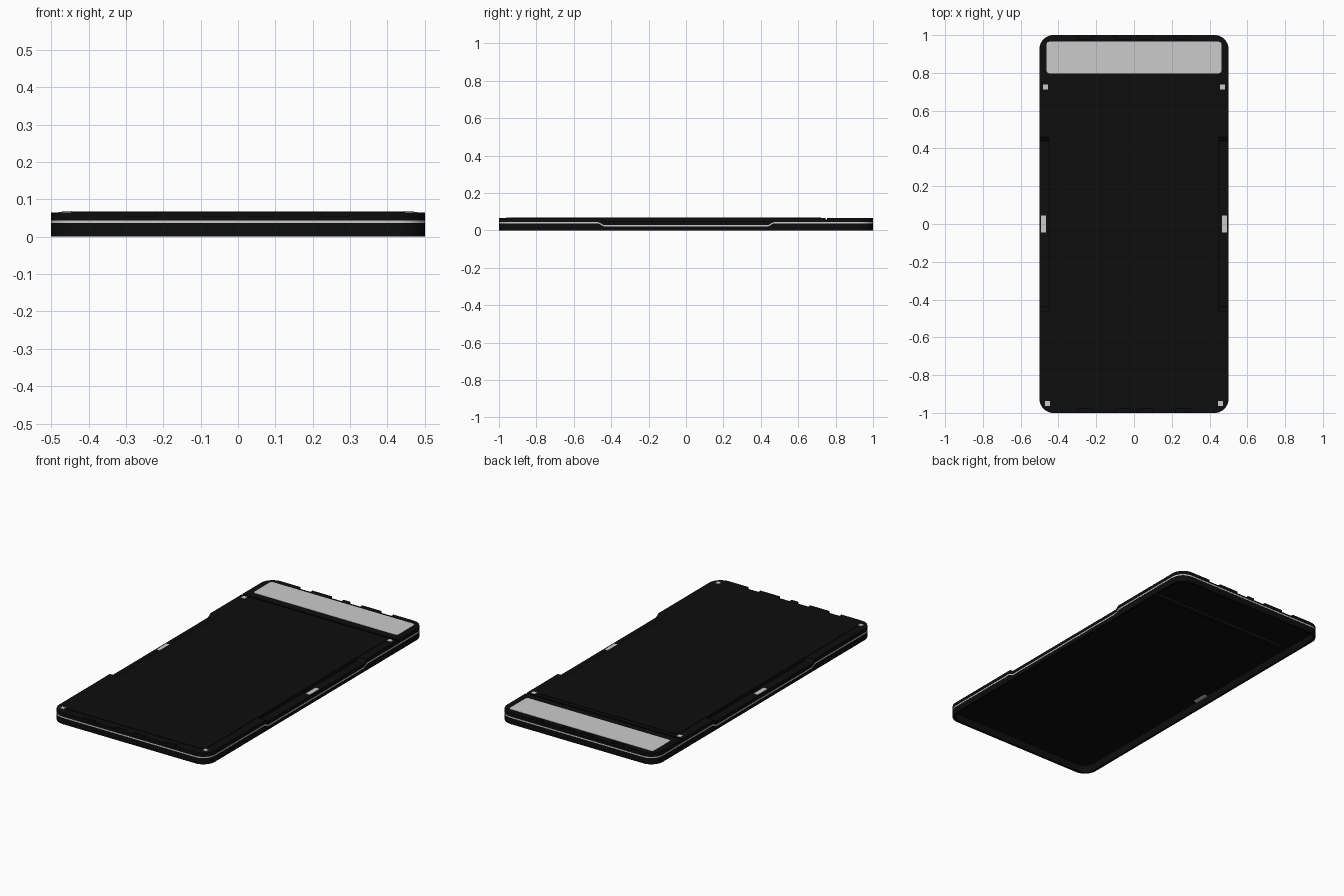
import bpy, bmesh, math

if "Cube" in bpy.data.objects:
    bpy.data.objects.remove(bpy.data.objects["Cube"])

black = bpy.data.materials.new("black")
black.diffuse_color = (0.004, 0.004, 0.004, 1)
black.use_nodes = True
black.node_tree.nodes["Principled BSDF"].inputs["Base Color"].default_value = black.diffuse_color


def outline(x0, x1, y0, y1, r, seg=8):
    """Counter-clockwise rounded rectangle."""
    pts = []
    corners = [(x1 - r, y0 + r, -90), (x1 - r, y1 - r, 0),
               (x0 + r, y1 - r, 90), (x0 + r, y0 + r, 180)]
    for cx, cy, start in corners:
        for i in range(seg + 1):
            a = math.radians(start + 90 * i / seg)
            pts.append((cx + r * math.cos(a), cy + r * math.sin(a)))
    return pts


def finish(name, bm, mat):
    bmesh.ops.recalc_face_normals(bm, faces=bm.faces)
    me = bpy.data.meshes.new(name)
    bm.to_mesh(me)
    bm.free()
    ob = bpy.data.objects.new(name, me)
    bpy.context.collection.objects.link(ob)
    if mat:
        me.materials.append(mat)
    return ob


def prism(name, pts, direction, mat=black):
    """Extrude a closed 3D polygon along a direction."""
    bm = bmesh.new()
    face = bm.faces.new([bm.verts.new(p) for p in pts])
    new = bmesh.ops.extrude_face_region(bm, geom=[face])["geom"]
    verts = [v for v in new if isinstance(v, bmesh.types.BMVert)]
    bmesh.ops.translate(bm, vec=direction, verts=verts)
    return finish(name, bm, mat)


def plate(name, x0, x1, y0, y1, z0, z1, r=0.0, mat=black):
    if r:
        pts = outline(x0, x1, y0, y1, r)
    else:
        pts = [(x0, y0), (x1, y0), (x1, y1), (x0, y1)]
    return prism(name, [(x, y, z0) for x, y in pts], (0, 0, z1 - z0), mat)


def cut(target, cutter):
    cutter.hide_render = True
    mod = target.modifiers.new("cut", "BOOLEAN")
    mod.operation = "DIFFERENCE"
    mod.solver = "EXACT"
    mod.object = cutter
    bpy.context.view_layer.objects.active = target
    bpy.ops.object.modifier_apply(modifier=mod.name)
    bpy.data.objects.remove(cutter, do_unlink=True)


def smooth(ob):
    bpy.ops.object.select_all(action="DESELECT")
    ob.select_set(True)
    bpy.context.view_layer.objects.active = ob
    bpy.ops.object.shade_smooth_by_angle(angle=math.radians(30))


# Outer shell, hollow underneath
shell = plate("case_shell", -0.5, 0.5, -1, 1, 0, 0.065, 0.075)
cut(shell, plate("cavity", -0.487, 0.487, -0.987, 0.987, -0.02, 0.044, 0.062))

# Lowered side ledges with sloped ends
dip = [(-0.467, 0.07), (-0.46, 0.065), (-0.44, 0.049),
       (0.44, 0.049), (0.46, 0.065), (0.467, 0.07)]
for s in (-1, 1):
    cut(shell, prism("ledge_cut", [(s * 0.445, y, z) for y, z in dip], (s * 0.1, 0, 0)))

# Grip notches along both short edges
for s in (-1, 1):
    for x in (-0.26, -0.06, 0.06, 0.26):
        y0, y1 = sorted((s * 0.98, s * 1.05))
        cut(shell, plate("notch_cut", x - 0.038, x + 0.038, y0, y1, 0.054, 0.1))

# Cross groove between main panel and window
cut(shell, plate("groove_cut", -0.6, 0.6, 0.745, 0.755, 0.058, 0.1))
smooth(shell)

# Main raised panel and the rib below its upper end
smooth(plate("main_panel", -0.45, 0.45, -0.95, 0.722, 0.046, 0.068, 0.03))
plate("under_rib", -0.44, 0.44, 0.71, 0.735, 0.028, 0.046)

# Light window
smooth(plate("window", -0.463, 0.463, 0.798, 0.965, 0.06, 0.0662, 0.015, None))

# Corner and side pads
for s, side in ((-1, "left"), (1, "right")):
    for name, x, y, hx, hy, z in (("upper_pad", 0.468, 0.725, 0.0125, 0.0125, 0.066),
                                  ("lower_pad", 0.458, -0.95, 0.0125, 0.0125, 0.0685),
                                  ("side_pad", 0.479, 0, 0.013, 0.045, 0.0505)):
        plate(f"{side}_{name}", s * x - hx, s * x + hx, y - hy, y + hy, z - 0.012, z, 0, None)

# Light trim line around the rim, dipping along the sides
path = []
for x, y in outline(-0.501, 0.501, -1.001, 1.001, 0.076):
    path.append((x, y))
    if len(path) == 18 // 2:
        path += [(0.501, v) for v in (-0.467, -0.44, 0.44, 0.467)]
    if len(path) == 27 + 4:
        path += [(-0.501, v) for v in (0.467, 0.44, -0.44, -0.467)]
bm = bmesh.new()
rings = []
for x, y in path:
    zc = 0.025 if abs(y) < 0.45 else 0.04
    k = 0.99
    rings.append([bm.verts.new(p) for p in (
        (x, y, zc - 0.0035), (x, y, zc + 0.0035),
        (x * k, y * 0.995, zc + 0.0035), (x * k, y * 0.995, zc - 0.0035))])
for i, a in enumerate(rings):
    b = rings[(i + 1) % len(rings)]
    for j in range(4):
        bm.faces.new((a[j], b[j], b[(j + 1) % 4], a[(j + 1) % 4]))
smooth(finish("trim_line", bm, None))
